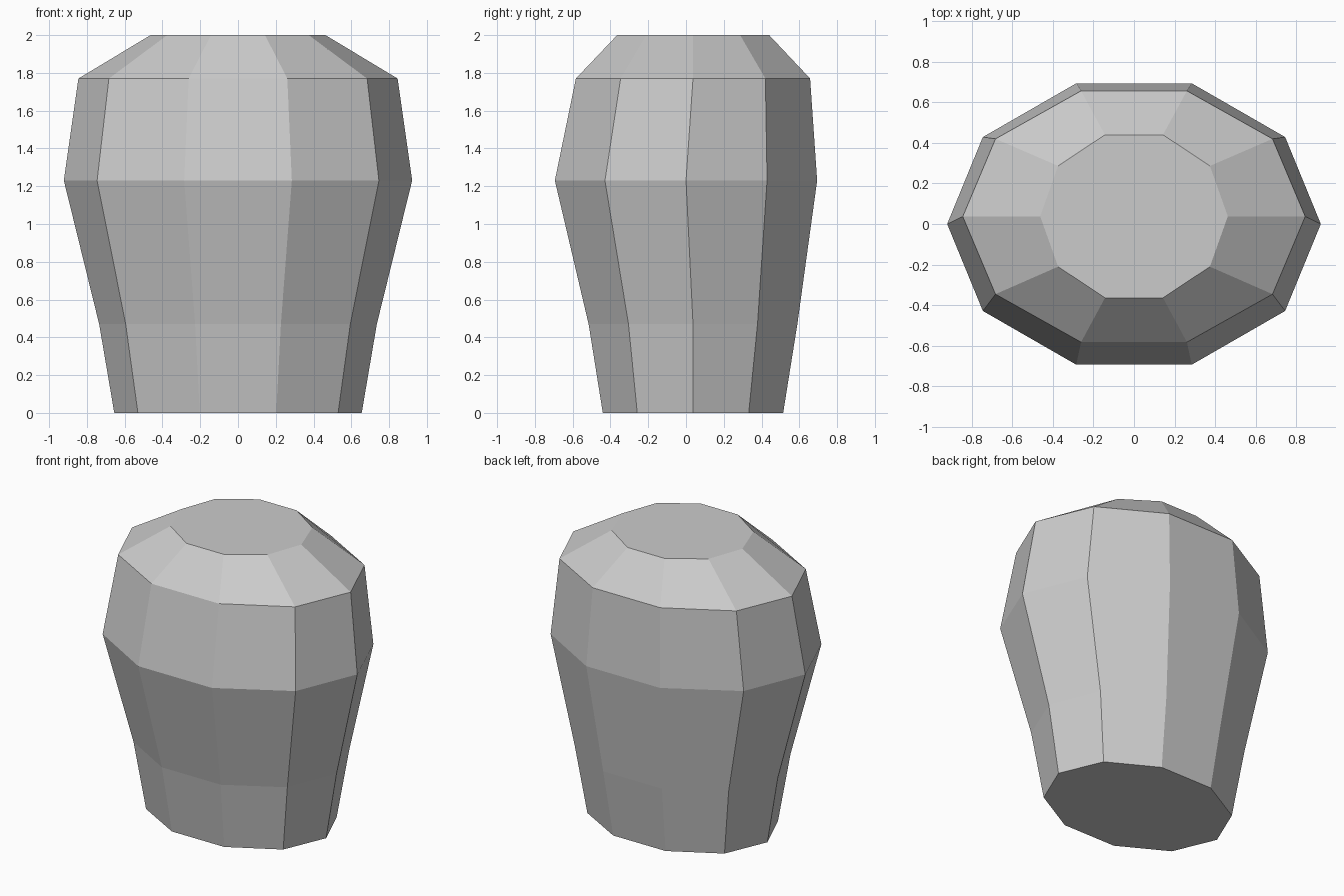
import bpy
import bmesh
from math import cos, sin, tau

cube = bpy.data.objects.get("Cube")
if cube:
    bpy.data.objects.remove(cube, do_unlink=True)

SIDES = 10

# Plain grey surface
grey = bpy.data.materials.new("light_grey")
grey.use_nodes = True
colour = (0.6, 0.6, 0.6, 1)
grey.diffuse_color = colour
grey.node_tree.nodes["Principled BSDF"].inputs["Base Color"].default_value = colour

# Oval rings from base to top: height, x radius, y radius, y centre
RINGS = [
    (0.00, 0.655, 0.502, 0.037),
    (0.47, 0.735, 0.581, 0.037),
    (1.23, 0.922, 0.730, 0.000),
    (1.77, 0.845, 0.652, 0.037),
    (2.00, 0.463, 0.423, 0.038),
]

# Tapered ten-sided body, lofted through the rings
bm = bmesh.new()
loops = []
for z, rx, ry, cy in RINGS:
    angles = [tau * i / SIDES for i in range(SIDES)]
    loops.append([bm.verts.new((rx * cos(a), cy + ry * sin(a), z)) for a in angles])

for low, high in zip(loops, loops[1:]):
    for i in range(SIDES):
        j = (i + 1) % SIDES
        bm.faces.new((low[i], low[j], high[j], high[i]))

# Flat base and top
bm.faces.new(loops[0][::-1])
bm.faces.new(loops[-1])
bmesh.ops.recalc_face_normals(bm, faces=bm.faces)

mesh = bpy.data.meshes.new("tapered_body")
bm.to_mesh(mesh)
bm.free()
mesh.materials.append(grey)
body = bpy.data.objects.new("tapered_body", mesh)
bpy.context.collection.objects.link(body)
